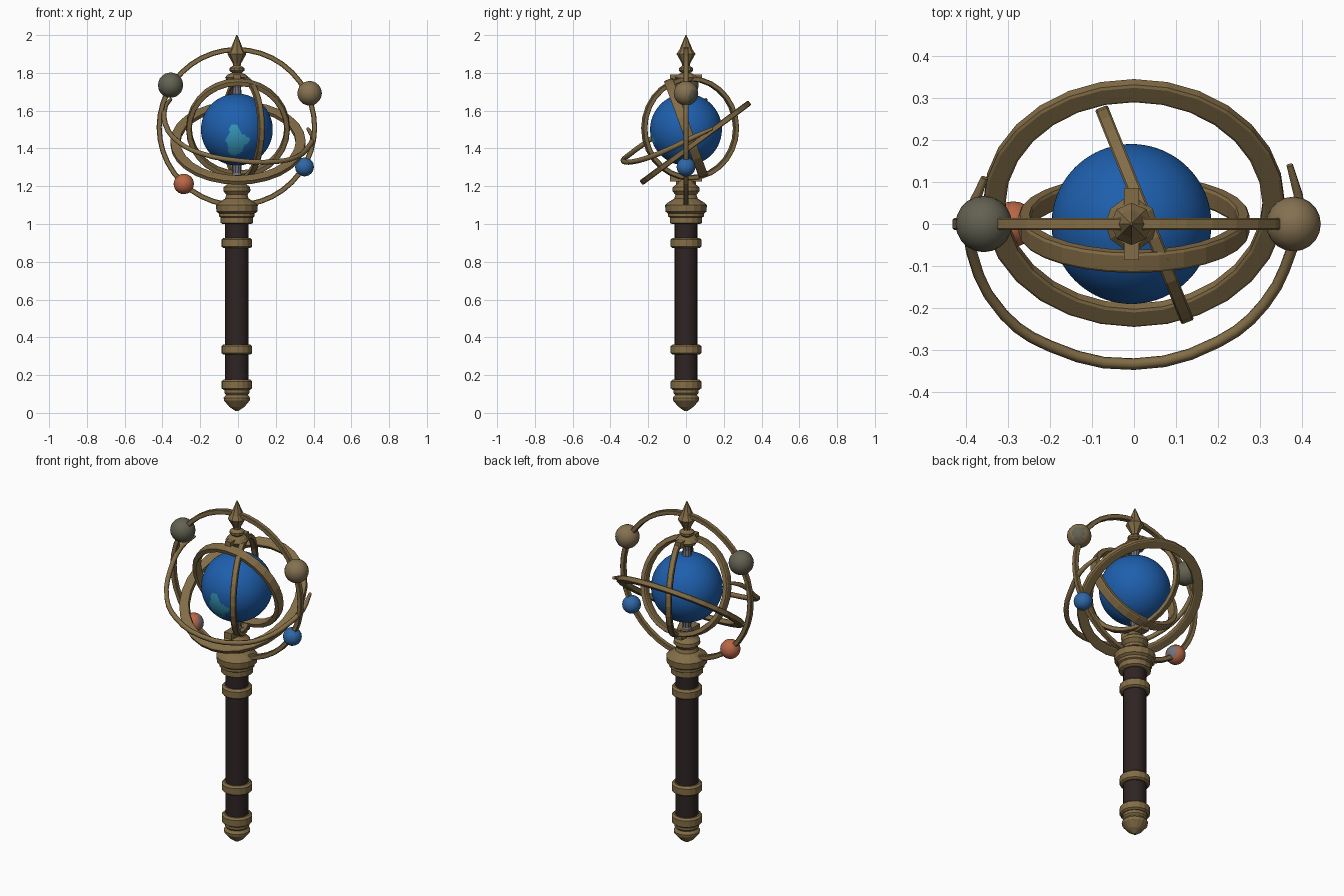
import bpy, bmesh, math
from mathutils import Matrix, Vector

if "Cube" in bpy.data.objects:
    bpy.data.objects.remove(bpy.data.objects["Cube"])

AX = -0.006  # x of the staff axis


def mat(name, col):
    m = bpy.data.materials.new(name)
    m.diffuse_color = (*col, 1)
    m.use_nodes = True
    m.node_tree.nodes["Principled BSDF"].inputs["Base Color"].default_value = m.diffuse_color
    return m


BRONZE = mat("bronze", (0.225, 0.152, 0.062))
WOOD = mat("dark_wood", (0.028, 0.017, 0.017))
OCEAN = mat("ocean_blue", (0.013, 0.115, 0.42))
LAND = mat("cyan_land", (0.035, 0.32, 0.50))
MOSS = mat("grey_green", (0.125, 0.120, 0.082))
TAN = mat("tan", (0.235, 0.165, 0.082))
RUST = mat("orange", (0.48, 0.135, 0.060))
SKY = mat("small_blue", (0.028, 0.135, 0.38))
STEEL = mat("steel_grey", (0.17, 0.165, 0.19))


def finish(name, bm, *mats, smooth=None):
    bmesh.ops.recalc_face_normals(bm, faces=bm.faces)
    me = bpy.data.meshes.new(name)
    bm.to_mesh(me)
    bm.free()
    ob = bpy.data.objects.new(name, me)
    bpy.context.collection.objects.link(ob)
    for m in mats:
        me.materials.append(m)
    if smooth:
        bpy.ops.object.select_all(action='DESELECT')
        ob.select_set(True)
        bpy.context.view_layer.objects.active = ob
        bpy.ops.object.shade_smooth_by_angle(angle=math.radians(smooth))
    return ob


def grid_faces(bm, rings, closed_u=False):
    """Skin a list of equally long closed vertex loops."""
    n = len(rings[0])
    last = len(rings) if closed_u else len(rings) - 1
    for i in range(last):
        a, b = rings[i], rings[(i + 1) % len(rings)]
        for j in range(n):
            k = (j + 1) % n
            bm.faces.new((a[j], a[k], b[k], b[j]))


def lathe(name, profile, material, sides=16, smooth=None):
    bm = bmesh.new()
    rings = [[bm.verts.new((AX + r * math.cos(math.tau * j / sides),
                            r * math.sin(math.tau * j / sides), z))
              for j in range(sides)] for r, z in profile]
    grid_faces(bm, rings)
    bm.faces.new(rings[0])
    bm.faces.new(rings[-1])
    return finish(name, bm, material, smooth=smooth)


def band(name, centre, rot, r_out, radial, axial, segs=28):
    """Ring with a chamfered rectangular section, axis along local z."""
    c = 0.25
    sect = [(sx * radial / 2 * u, sz * axial / 2 * v) for sx, sz, u, v in
            ((1, -1, 1, 1 - c), (1, 1, 1, 1 - c), (1, 1, 1 - c, 1), (-1, 1, 1 - c, 1),
             (-1, 1, 1, 1 - c), (-1, -1, 1, 1 - c), (-1, -1, 1 - c, 1), (1, -1, 1 - c, 1))]
    bm = bmesh.new()
    rm = r_out - radial / 2
    rings = []
    for i in range(segs):
        t = math.tau * i / segs
        rings.append([bm.verts.new(((rm + p) * math.cos(t), (rm + p) * math.sin(t), q))
                      for p, q in sect])
    grid_faces(bm, rings, True)
    bm.transform(Matrix.Translation(centre) @ rot)
    return finish(name, bm, BRONZE)


def ball(name, centre, r, *mats, rule=None, sub=3):
    bm = bmesh.new()
    bmesh.ops.create_icosphere(bm, subdivisions=sub, radius=r)
    if rule:
        for f in bm.faces:
            f.material_index = int(rule(f.calc_center_median() / r))
    bm.transform(Matrix.Translation(centre))
    return finish(name, bm, *mats, smooth=40)


def box(name, centre, size):
    bm = bmesh.new()
    bmesh.ops.create_cube(bm, size=1)
    bm.transform(Matrix.Translation(centre) @ Matrix.Diagonal((*size, 1)))
    return finish(name, bm, BRONZE)


# Handle and its metal fittings
lathe("handle", [(0.062, 0.10), (0.062, 1.02)], WOOD, smooth=40)
lathe("pommel", [(0.008, 0.01), (0.04, 0.032), (0.068, 0.065), (0.07, 0.08),
                 (0.058, 0.095), (0.066, 0.105), (0.066, 0.125)], BRONZE)
for i, z in enumerate((0.122, 0.308, 0.872)):
    lathe(f"grip_ring_{i + 1}", [(0.070, z), (0.081, z + 0.008), (0.081, z + 0.045),
                                 (0.070, z + 0.055)], BRONZE)
lathe("head_socket", [(0.075, 1.0), (0.086, 1.006), (0.086, 1.035), (0.094, 1.04), (0.094, 1.055),
                      (0.108, 1.065), (0.111, 1.10), (0.098, 1.112), (0.062, 1.135),
                      (0.056, 1.155), (0.072, 1.175), (0.070, 1.195), (0.045, 1.215),
                      (0.03, 1.25)], BRONZE)
box("lower_bracket", (AX, 0, 1.242), (0.05, 0.17, 0.035))

# Globe on its axis, with one painted land patch on the front
lathe("globe_axis", [(0.035, 1.23), (0.022, 1.27), (0.028, 1.33),
                     (0.028, 1.67), (0.022, 1.72), (0.035, 1.78)], STEEL, 10)


def land(n):
    wob = 0.13 * math.sin(11 * n.x + 3) + 0.10 * math.sin(17 * n.z)
    return n.y < 0 and math.hypot(n.x / 0.30, (n.z + 0.31) / 0.37) < 1 + wob


ball("globe", (AX, 0, 1.5), 0.19, OCEAN, LAND, rule=land, sub=5)

# Finial above the globe
box("upper_bracket", (AX, 0, 1.775), (0.036, 0.17, 0.035))
lathe("finial_base", [(0.05, 1.755), (0.062, 1.775), (0.05, 1.79), (0.025, 1.80), (0.04, 1.812),
                      (0.04, 1.825), (0.018, 1.84)], BRONZE, 10)
lathe("finial_spike", [(0.018, 1.825), (0.022, 1.85), (0.05, 1.90), (0.034, 1.925),
                       (0.003, 2.0)], BRONZE, 8)

# Orbit rings
RX = lambda d: Matrix.Rotation(math.radians(d), 4, 'X')
RZ = lambda d: Matrix.Rotation(math.radians(d), 4, 'Z')
band("orbit_hoop", (AX, 0, 1.512), RX(90), 0.425, 0.027, 0.028, 40)
band("wide_tilted_ring", (0, 0.05, 1.43), RX(36.5), 0.358, 0.052, 0.03)
band("inner_tilted_ring", (0.0, 0, 1.507), RX(110), 0.275, 0.03, 0.05)
band("meridian_ring", (0.025, 0.022, 1.507), RZ(-68) @ RX(90), 0.275, 0.026, 0.032)

# Open sweeping arc around the front
path = [(-0.355, 0.11, 1.66), (-0.385, 0.03, 1.62), (-0.385, -0.07, 1.53), (-0.31, -0.215, 1.43),
        (-0.2, -0.29, 1.375), (0, -0.333, 1.335), (0.2, -0.28, 1.33), (0.31, -0.19, 1.355),
        (0.375, -0.06, 1.41), (0.395, 0.03, 1.455), (0.37, 0.14, 1.505)]
cu = bpy.data.curves.new("sweeping_arc", 'CURVE')
cu.dimensions = '3D'
cu.bevel_depth = 0.014
cu.bevel_resolution = 1
cu.resolution_u = 3
cu.use_fill_caps = True
sp = cu.splines.new('BEZIER')
sp.bezier_points.add(len(path) - 1)
for bp, p in zip(sp.bezier_points, path):
    bp.co = p
    bp.handle_left_type = bp.handle_right_type = 'AUTO'
sp.bezier_points[0].radius = sp.bezier_points[-1].radius = 0.6
cu.materials.append(BRONZE)
arc = bpy.data.objects.new("sweeping_arc", cu)
bpy.context.collection.objects.link(arc)
bpy.ops.object.select_all(action='DESELECT')
arc.select_set(True)
bpy.context.view_layer.objects.active = arc
bpy.ops.object.convert(target='MESH')

# Planets threaded on the hoop
ball("grey_planet", (-0.357, 0, 1.735), 0.067, MOSS)
ball("tan_planet", (0.379, 0, 1.692), 0.065, TAN, MOSS,
     rule=lambda n: n.x > 0.2 and n.y > 0.3 and n.z < 0.3)
ball("orange_planet", (-0.287, 0, 1.212), 0.054, RUST, STEEL,
     rule=lambda n: n.x > 0.55 and n.y > -0.3)
ball("blue_planet", (0.352, 0, 1.302), 0.05, SKY)
